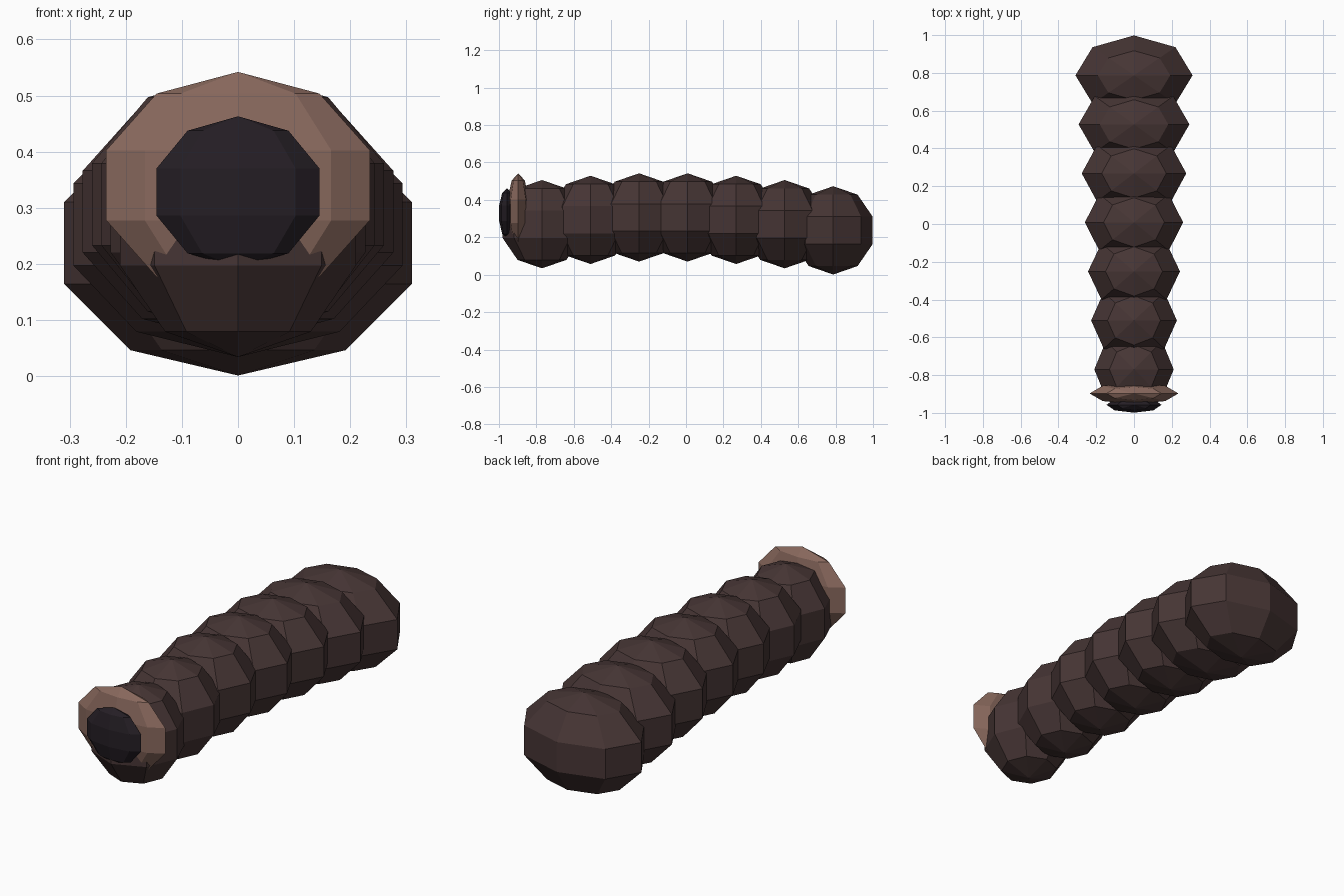
import bpy

if "Cube" in bpy.data.objects:
    bpy.data.objects.remove(bpy.data.objects["Cube"])


def material(name, rgb):
    m = bpy.data.materials.new(name)
    m.diffuse_color = (*rgb, 1)
    m.use_nodes = True
    m.node_tree.nodes["Principled BSDF"].inputs["Base Color"].default_value = m.diffuse_color
    return m


skin = material("dark_skin", (0.062, 0.036, 0.035))
lip = material("lip_flesh", (0.25, 0.14, 0.11))
dark = material("mouth_dark", (0.018, 0.013, 0.018))


def blob(name, centre, radii, mat):
    """Flat-shaded low-poly ellipsoid with upright poles."""
    bpy.ops.mesh.primitive_uv_sphere_add(segments=8, ring_count=5, radius=1, location=centre)
    ob = bpy.context.object
    ob.name = name
    ob.scale = radii
    bpy.ops.object.transform_apply(location=False, rotation=False, scale=True)
    ob.data.materials.append(mat)
    return ob


# Seven overlapping body segments, widening to the rear along a shallow arch
heights = [0.270, 0.293, 0.306, 0.306, 0.293, 0.270, 0.237]
for i, z in enumerate(heights):
    blob(f"body_segment_{i + 1}", (0, -0.77 + 0.2595 * i, z),
         (0.221 + 0.0175 * i, 0.222, 0.236), skin)

# Flattened lip disc with the dark mouth on its front
blob("lip", (0, -0.897, 0.34), (0.247, 0.06, 0.202), lip)
blob("mouth", (0, -0.957, 0.328), (0.153, 0.044, 0.135), dark)
